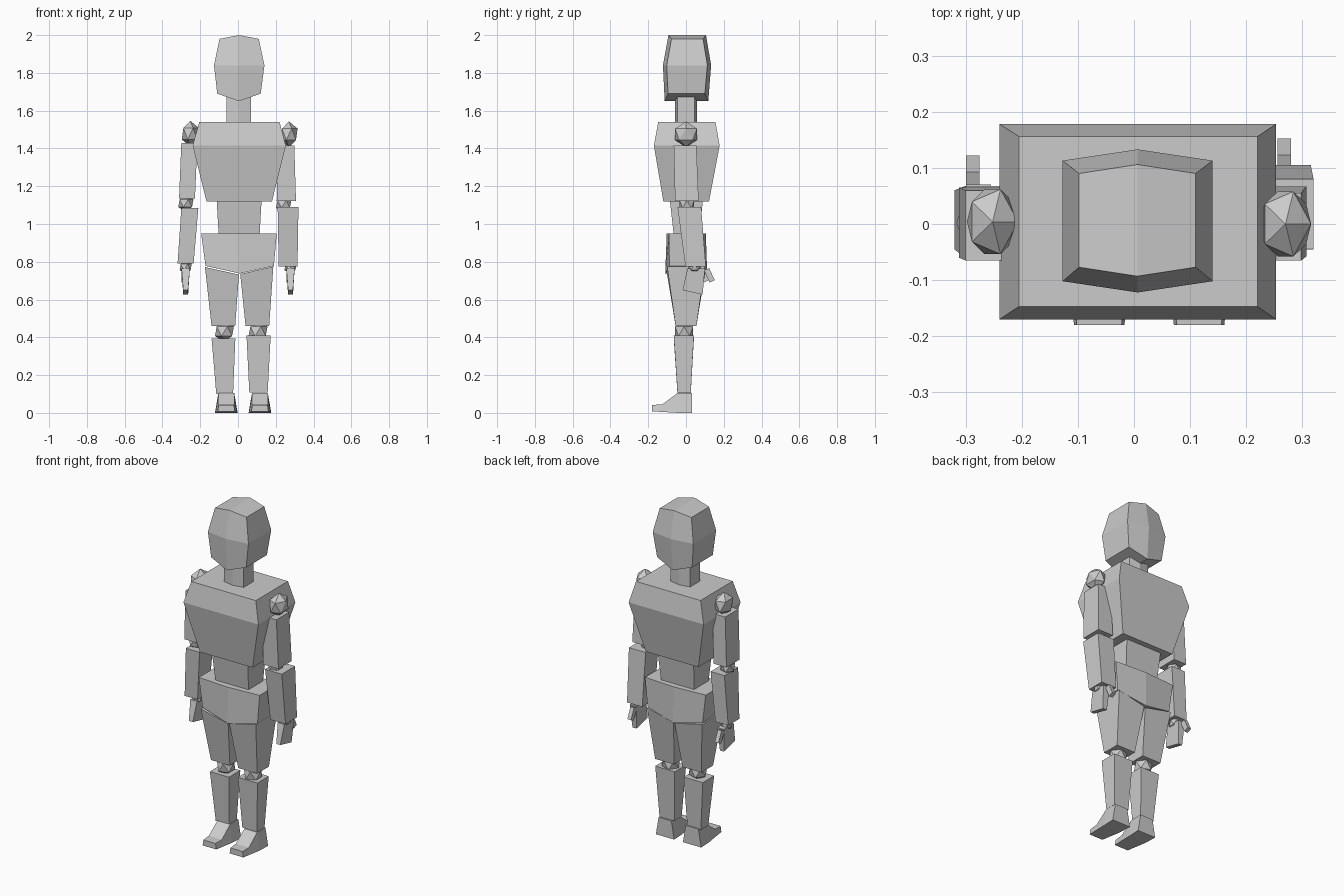
import bpy, bmesh

grey = bpy.data.materials.new("light_grey")
grey.diffuse_color = (0.6, 0.6, 0.6, 1)


def finish(name, bm):
    bmesh.ops.recalc_face_normals(bm, faces=bm.faces)
    mesh = bpy.data.meshes.new(name)
    bm.to_mesh(mesh)
    bm.free()
    mesh.materials.append(grey)
    bpy.context.collection.objects.link(bpy.data.objects.new(name, mesh))


def loft(name, rings):
    """Skin a stack of rings; six-sided caps fold along their centre line."""
    bm = bmesh.new()
    loops = [[bm.verts.new(p) for p in r] for r in rings]
    n = len(loops[0])
    for a, b in zip(loops, loops[1:]):
        for i in range(n):
            j = (i + 1) % n
            bm.faces.new((a[i], a[j], b[j], b[i]))
    for cap in (loops[0], loops[-1]):
        if n == 6:
            bm.faces.new((cap[0], cap[1], cap[4], cap[5]))
            bm.faces.new(cap[1:5])
        else:
            bm.faces.new(cap)
    finish(name, bm)


def box(x0, x1, y0, y1, z, z_right=None):
    zr = z if z_right is None else z_right
    return [(x0, y0, z), (x1, y0, zr), (x1, y1, zr), (x0, y1, z)]


def hexa(x0, x1, y0, y1, z, bulge, dz=0.0):
    m = (x0 + x1) / 2
    return [(x0, y0, z), (m, y0 - bulge, z + dz), (x1, y0, z),
            (x1, y1, z), (m, y1 + bulge, z + dz), (x0, y1, z)]


def joint(name, x, y, z, r, width=1.0):
    bm = bmesh.new()
    bmesh.ops.create_icosphere(bm, subdivisions=1, radius=r)
    for v in bm.verts:
        v.co = (v.co.x * width + x, v.co.y + y, v.co.z + z)
    finish(name, bm)


# Head, neck and trunk
loft("head", [hexa(-.11, .12, -.095, .1, 1.69, .018, -.04),
              hexa(-.127, .14, -.102, .113, 1.84, .02),
              hexa(-.098, .11, -.077, .09, 1.98, .016, .02)])
loft("neck", [hexa(-.06, .07, -.046, .046, 1.5, .012),
              hexa(-.06, .07, -.046, .046, 1.68, .012)])
loft("chest", [box(-.167, .18, -.12, .122, 1.12),
               box(-.24, .253, -.17, .178, 1.415),
               box(-.205, .22, -.147, .156, 1.54)])
loft("waist", [box(-.1, .112, -.06, .065, .9),
               box(-.113, .125, -.086, .09, 1.13)])
loft("pelvis", [hexa(-.172, .19, -.088, .09, .778, .022, -.04),
                hexa(-.195, .205, -.09, .093, .95, .012)])

# Legs
loft("left_thigh", [box(-.14, -.015, -.055, .055, .46),
                    box(-.175, .005, -.1, .1, .772, .732)])
loft("right_thigh", [box(.04, .165, -.055, .055, .46),
                     box(.012, .187, -.1, .1, .735, .775)])
loft("left_shin", [box(-.115, -.026, -.045, .025, .1),
                   box(-.14, -.014, -.065, .042, .395)])
loft("right_shin", [box(.06, .157, -.045, .025, .107),
                    box(.045, .173, -.065, .042, .41)])
for side, x in (("left", -.066), ("right", .112)):
    joint(side + "_knee", x - .006, -.01, .432, .056)
    # Foot sections from toe to heel: y, sole half width, top half width, top z
    loft(side + "_foot", [
        [(x + .004 - a, y, z0), (x + .004 + a, y, z0),
         (x + .004 + b, y, z1), (x + .004 - b, y, z1)]
        for y, a, b, z0, z1 in ((-.18, .045, .04, .008, .042),
                                (-.125, .05, .043, .005, .045),
                                (-.045, .057, .042, 0, .105),
                                (.032, .06, .042, 0, .105))])

# Arms
loft("left_upper_arm", [box(-.312, -.228, -.06, .065, 1.135),
                        box(-.3, -.215, -.065, .06, 1.43)])
loft("right_upper_arm", [box(.205, .307, -.058, .067, 1.122),
                         box(.212, .298, -.065, .055, 1.415)])
loft("left_forearm", [box(-.32, -.235, -.045, .06, .79),
                      box(-.3, -.21, -.062, .068, 1.085)])
loft("right_forearm", [box(.215, .315, -.003, .105, .775),
                       box(.21, .32, -.045, .08, 1.09)])
joint("left_shoulder", -.252, .004, 1.478, .068, .75)
joint("right_shoulder", .27, 0, 1.475, .068, .75)
joint("left_elbow", -.276, .002, 1.11, .045)
joint("right_elbow", .242, .005, 1.105, .045)

# Wrists, hands and thumbs
for side, x, y in (("left", -.277, -.03), ("right", .278, 0)):
    joint(side + "_wrist", x, y + .045, .772, .036)
    loft(side + "_hand", [
        [(x - .013, y - .018, .65), (x + .013, y - .018, .65),
         (x + .013, y + .088, .626), (x - .013, y + .088, .626)],
        [(x - .022, y + .008, .765), (x + .022, y + .008, .765),
         (x + .022, y + .1, .765), (x - .022, y + .1, .765)]])
    loft(side + "_thumb", [
        [(x - .022, y + .125, .69), (x + .002, y + .125, .69),
         (x + .002, y + .152, .703), (x - .022, y + .152, .703)],
        [(x - .022, y + .095, .755), (x + .002, y + .095, .755),
         (x + .002, y + .123, .766), (x - .022, y + .123, .766)]])
